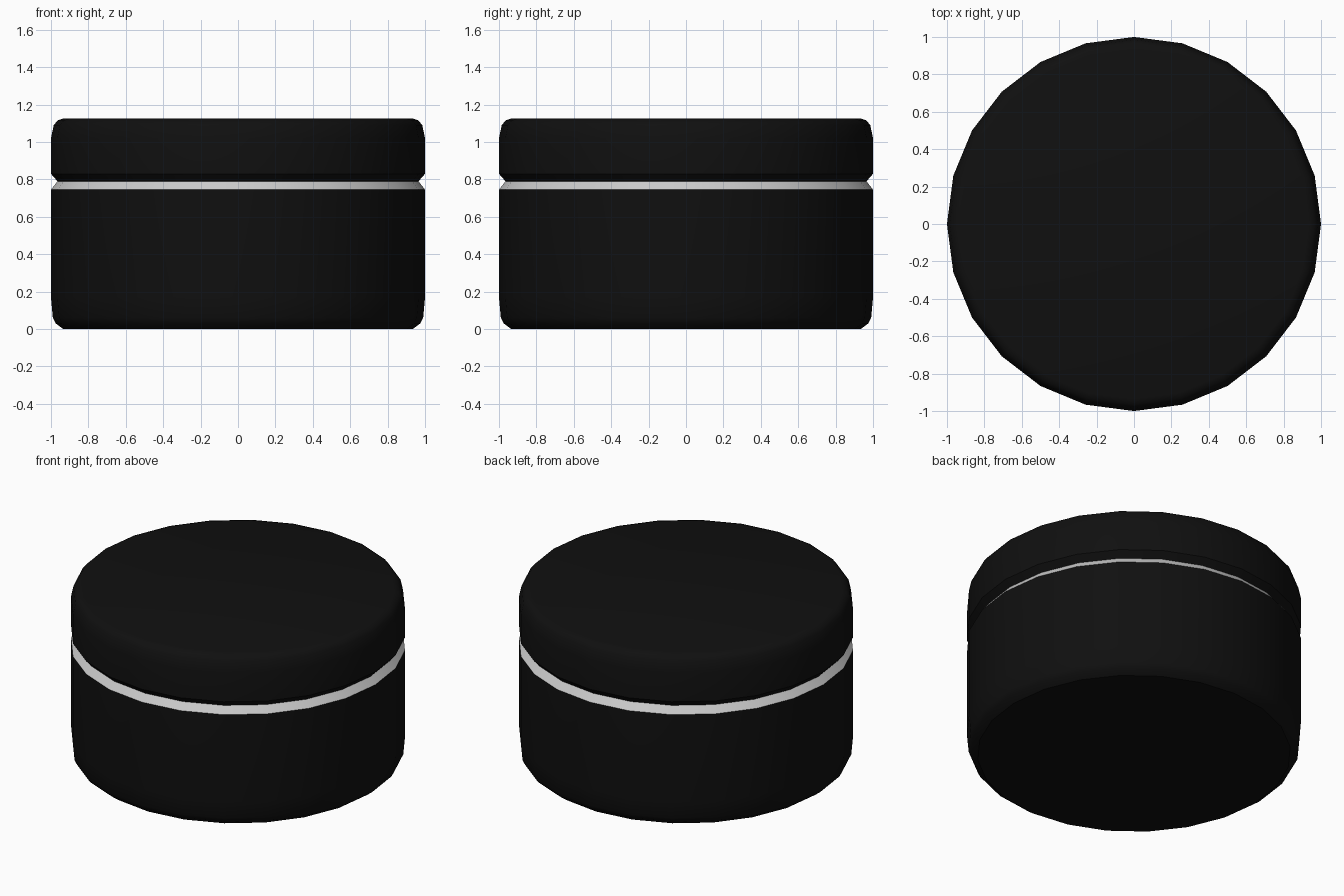
import bpy, bmesh, math

if "Cube" in bpy.data.objects:
    bpy.data.objects.remove(bpy.data.objects["Cube"])

SIDES = 24


def lathe(name, profile, material=None):
    """Revolve (radius, z) points, listed bottom to top; radius 0 closes the end."""
    bm = bmesh.new()
    rings = []
    for r, z in profile:
        n = 1 if r == 0 else SIDES
        rings.append([bm.verts.new((r * math.cos(2 * math.pi * i / SIDES),
                                    r * math.sin(2 * math.pi * i / SIDES), z))
                      for i in range(n)])
    for low, high in zip(rings, rings[1:]):
        for i in range(SIDES):
            j = (i + 1) % SIDES
            if len(low) == 1:
                bm.faces.new((low[0], high[j], high[i]))
            elif len(high) == 1:
                bm.faces.new((low[i], low[j], high[0]))
            else:
                bm.faces.new((low[i], low[j], high[j], high[i]))
    mesh = bpy.data.meshes.new(name)
    bm.to_mesh(mesh)
    bm.free()
    obj = bpy.data.objects.new(name, mesh)
    bpy.context.collection.objects.link(obj)
    if material:
        mesh.materials.append(material)
    bpy.ops.object.select_all(action='DESELECT')
    obj.select_set(True)
    bpy.context.view_layer.objects.active = obj
    bpy.ops.object.shade_smooth_by_angle(angle=math.radians(35))
    return obj


black = bpy.data.materials.new("black")
black.diffuse_color = (0.005, 0.005, 0.005, 1)
black.use_nodes = True
black.node_tree.nodes["Principled BSDF"].inputs["Base Color"].default_value = black.diffuse_color

# Lower body with a rounded bottom edge
lathe("body", [(0, 0), (0.935, 0), (0.975, 0.03), (0.99, 0.06),
               (1.0, 0.17), (1.0, 0.745)], black)

# Pale sloping band forming the lower half of the groove
lathe("groove_band", [(1.0, 0.745), (0.965, 0.79)])

# Lid with undercut lower edge and rounded top edge
lathe("lid", [(0.965, 0.79), (1.0, 0.83), (1.0, 1.02), (0.985, 1.09),
              (0.965, 1.115), (0.935, 1.125), (0, 1.125)], black)
